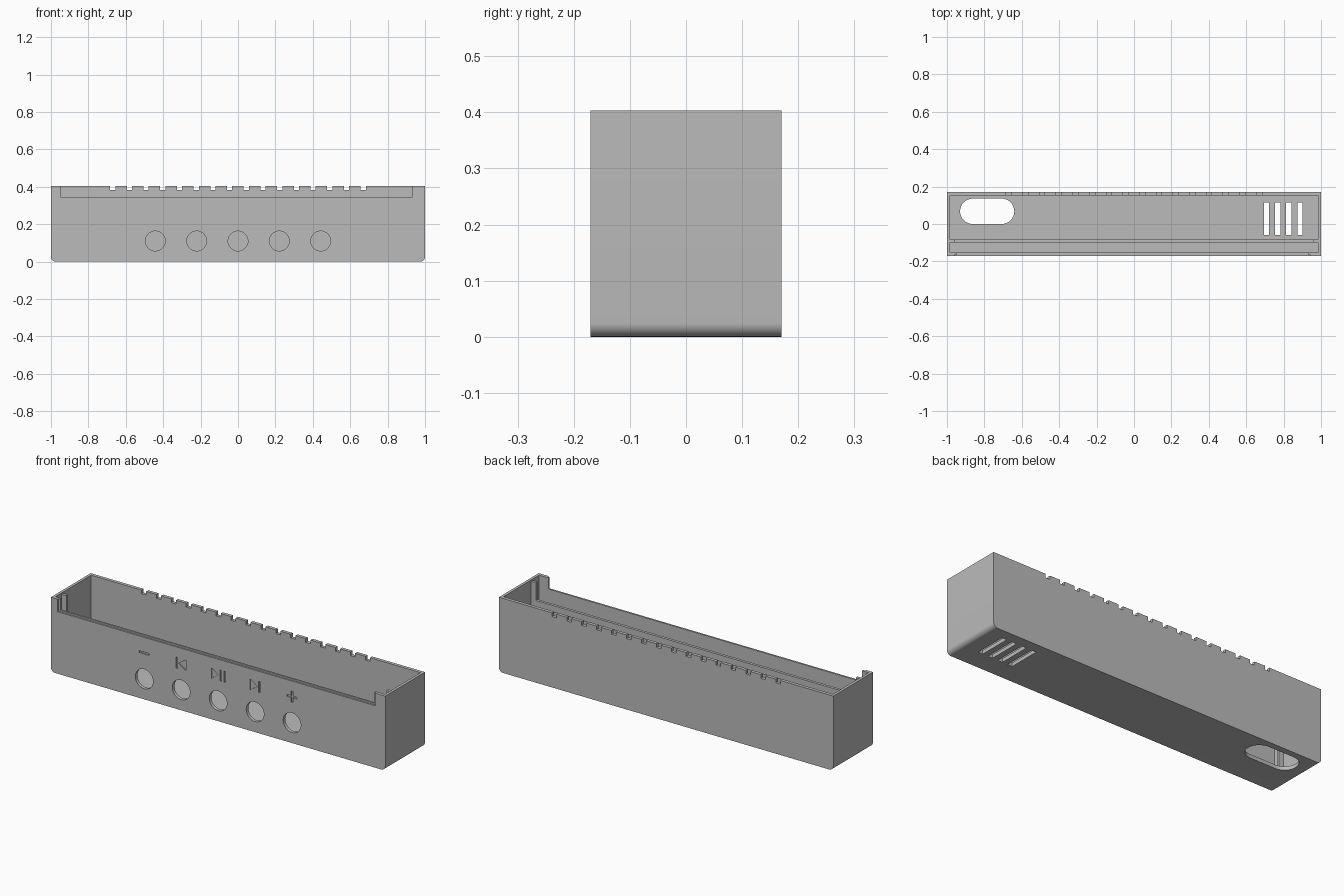
import bpy, bmesh, math
from mathutils import Vector

old = bpy.data.objects.get("Cube")
if old:
    bpy.data.objects.remove(old, do_unlink=True)

GREY = (0.5, 0.5, 0.5, 1)
mat = bpy.data.materials.new("plain grey plastic")
mat.use_nodes = True
mat.diffuse_color = GREY
mat.node_tree.nodes["Principled BSDF"].inputs["Base Color"].default_value = GREY

HALF_X, HALF_Y, TOP = 1.0, 0.17, 0.403
IN_X, IN_Y, FLOOR = 0.985, 0.152, 0.02


def box(bm, x0, x1, y0, y1, z0, z1):
    prism(bm, [(x0, z0), (x1, z0), (x1, z1), (x0, z1)], y0, y1)


def prism(bm, outline, a, b, axis="y"):
    """Extrude an outline (x,z along y, or x,y along z) from a to b."""
    def place(p, d):
        return Vector((p[0], d, p[1])) if axis == "y" else Vector((p[0], p[1], d))
    face = bm.faces.new([bm.verts.new(place(p, a)) for p in outline])
    new = bmesh.ops.extrude_face_region(bm, geom=[face])["geom"]
    shift = place((0, 0), b - a)
    bmesh.ops.translate(bm, vec=shift, verts=[g for g in new if isinstance(g, bmesh.types.BMVert)])


def arc(cx, cy, r, start, end, steps):
    return [(cx + r * math.cos(math.radians(start + (end - start) * i / steps)),
             cy + r * math.sin(math.radians(start + (end - start) * i / steps)))
            for i in range(steps + 1)]


def finish(bm, name):
    bmesh.ops.recalc_face_normals(bm, faces=bm.faces)
    me = bpy.data.meshes.new(name)
    bm.to_mesh(me)
    bm.free()
    me.materials.append(mat)
    ob = bpy.data.objects.new(name, me)
    bpy.context.collection.objects.link(ob)
    return ob


# Outer case, rounded along the two short bottom edges
R = 0.025
bm = bmesh.new()
prism(bm, [(HALF_X, TOP), (-HALF_X, TOP)]
      + arc(R - HALF_X, R, R, 180, 270, 8)
      + arc(HALF_X - R, R, R, 270, 360, 8), -HALF_Y, HALF_Y)
case = finish(bm, "case")

cutters = []

# Open cavity
bm = bmesh.new()
box(bm, -IN_X, IN_X, -IN_Y, IN_Y, FLOOR, 0.6)
cutters.append(finish(bm, "cavity_cutter"))

# Stepped opening in the front wall
bm = bmesh.new()
box(bm, -0.96, 0.94, -0.3, -0.162, 0.335, 0.6)
cutters.append(finish(bm, "front_rebate_cutter"))
bm = bmesh.new()
box(bm, -0.947, 0.93, -0.3, -0.1, 0.343, 0.6)
cutters.append(finish(bm, "front_notch_cutter"))

bm = bmesh.new()
# Row of notches in the back rim
for i in range(16):
    x = -0.67 + i * 0.0893
    box(bm, x - 0.014, x + 0.014, 0.12, 0.3, 0.383, 0.6)
# Grille slots in the floor
for i in range(4):
    x = 0.708 + i * 0.06
    box(bm, x - 0.014, x + 0.014, -0.06, 0.115, -0.1, 0.06)
# Long rounded opening in the floor
prism(bm, arc(-0.708, 0.068, 0.068, -90, 90, 16)
      + arc(-0.862, 0.068, 0.068, 90, 270, 16), -0.1, 0.06, "z")
# Button holes
PITCH = 0.221
for i in range(-2, 3):
    prism(bm, arc(i * PITCH, 0.11, 0.053, 0, 350, 35), -0.3, -0.12)

# Shallow engraved control symbols
Z, DEEP = 0.25, -HALF_Y + 0.006


def bar(x, w, h):
    box(bm, x - w / 2, x + w / 2, -0.3, DEEP, Z - h / 2, Z + h / 2)


def arrow(x, w):
    prism(bm, [(x, Z - 0.03), (x, Z + 0.03), (x + w, Z)], -0.3, DEEP)


bar(-2 * PITCH, 0.06, 0.01)
bar(-PITCH - 0.026, 0.01, 0.06)
arrow(-PITCH + 0.03, -0.045)
arrow(-0.04, 0.04)
bar(0.015, 0.01, 0.06)
bar(0.04, 0.01, 0.06)
arrow(PITCH - 0.03, 0.045)
bar(PITCH + 0.026, 0.01, 0.06)
a, b = 0.005, 0.03
cross = []
for x, z in ((b, -a), (b, a), (a, a)):
    cross.append((x, z))
plus = []
for turn in range(4):
    c, s = round(math.cos(turn * math.pi / 2)), round(math.sin(turn * math.pi / 2))
    plus += [(2 * PITCH + x * c - z * s, Z + x * s + z * c) for x, z in cross]
prism(bm, plus, -0.3, DEEP)
cutters.append(finish(bm, "detail_cutter"))

# Apply all cuts, then drop the cutters
for cutter in cutters:
    cutter.hide_render = True
    mod = case.modifiers.new(cutter.name, "BOOLEAN")
    mod.operation = "DIFFERENCE"
    mod.solver = "EXACT"
    mod.object = cutter
graph = bpy.context.evaluated_depsgraph_get()
cut_mesh = bpy.data.meshes.new_from_object(case.evaluated_get(graph))
case.modifiers.clear()
case.data = cut_mesh
for cutter in cutters:
    bpy.data.objects.remove(cutter, do_unlink=True)
for p in case.data.polygons:
    p.use_smooth = True
case.data.set_sharp_from_angle(angle=math.radians(30))

# Upright guide ribs at both ends, joined by a cross bar
for side, name in ((-1, "right_rib"), (1, "left_rib")):
    bm = bmesh.new()
    x0, x1 = sorted((side * 0.957, side * (IN_X + 0.005)))
    box(bm, x0, x1, -0.099, -0.084, FLOOR - 0.005, 0.395)
    finish(bm, name)
bm = bmesh.new()
box(bm, -0.96, 0.96, -0.099, -0.084, 0.265, 0.3)
finish(bm, "cross_bar")
